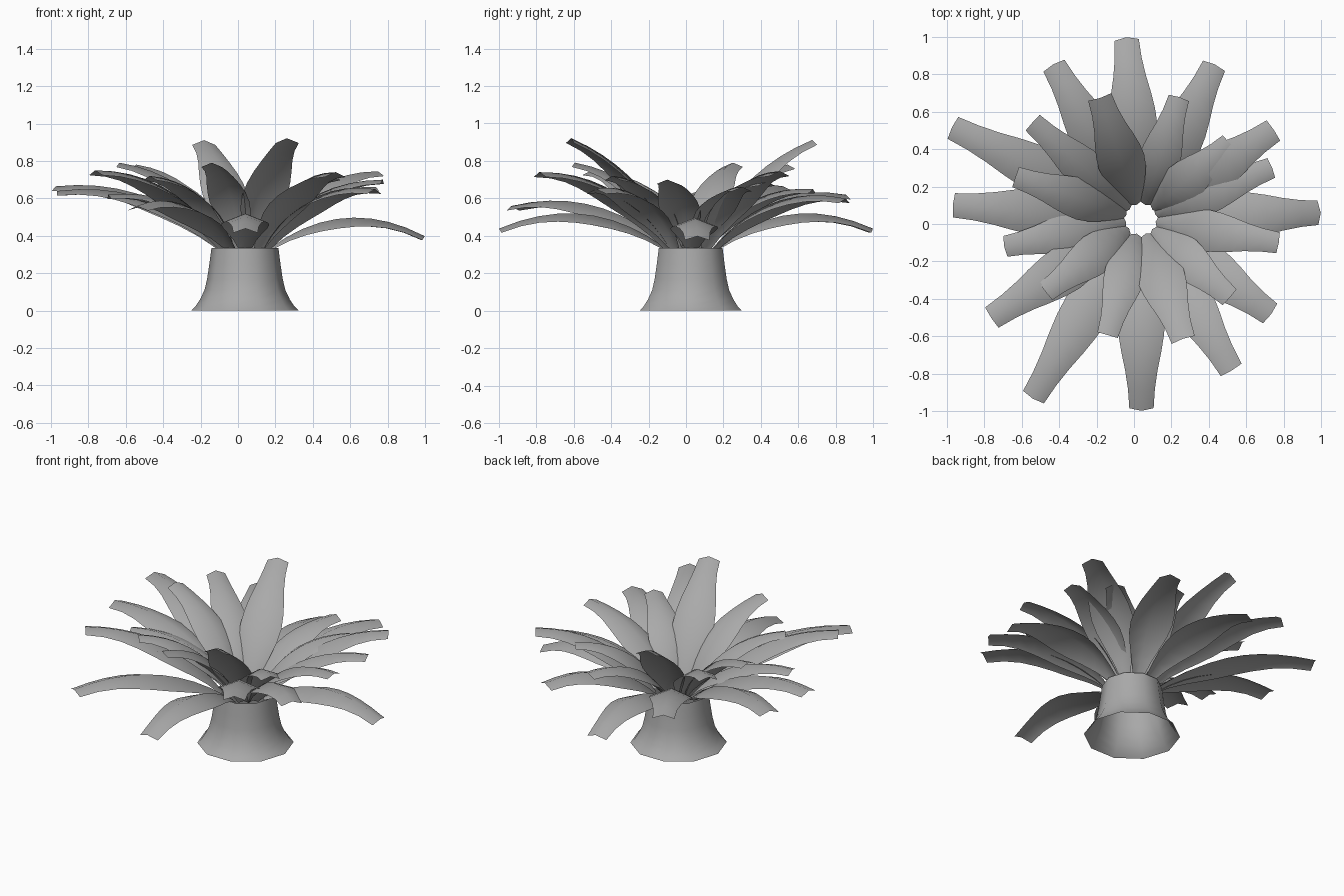
import bpy, bmesh, math
from mathutils import Vector

if "Cube" in bpy.data.objects:
    bpy.data.objects.remove(bpy.data.objects["Cube"])

grey = bpy.data.materials.new("plain_grey")
grey.diffuse_color = (0.4, 0.4, 0.4, 1)
grey.use_nodes = True
grey.node_tree.nodes["Principled BSDF"].inputs["Base Color"].default_value = grey.diffuse_color
CX, CY = 0.037, 0.025


def finish(name, bm, angle):
    mesh = bpy.data.meshes.new(name)
    bm.to_mesh(mesh)
    bm.free()
    mesh.materials.append(grey)
    ob = bpy.data.objects.new(name, mesh)
    bpy.context.collection.objects.link(ob)
    bpy.ops.object.select_all(action='DESELECT')
    ob.select_set(True)
    bpy.context.view_layer.objects.active = ob
    bpy.ops.object.shade_smooth_by_angle(angle=math.radians(angle))
    return ob


# Trunk: open flared tube
SIDES = 10
profile = [(0.288, 0), (0.265, 0.022), (0.24, 0.06), (0.216, 0.11),
           (0.202, 0.17), (0.19, 0.25), (0.179, 0.335)]
bm = bmesh.new()
rings = [[bm.verts.new((CX + r * math.cos(k * math.tau / SIDES),
                        CY + r * math.sin(k * math.tau / SIDES), z))
          for k in range(SIDES)] for r, z in profile]
for a, b in zip(rings, rings[1:]):
    for k in range(SIDES):
        j = (k + 1) % SIDES
        bm.faces.new((a[k], a[j], b[j], b[k]))
finish("trunk", bm, 60)

# Half width along a leaf, from base to tip
WIDTHS = [0.032, 0.061, 0.092, 0.117, 0.128, 0.122, 0.107, 0.087, 0.072, 0.065]


def leaf(name, tip_x, tip_y, tip_z, base_r, wide, sag):
    """Arched, lightly ridged leaf blade running from the crown to its tip."""
    out = Vector((tip_x - CX, tip_y - CY, 0))
    length = out.length
    out.normalize()
    side = Vector((-out.y, out.x, 0))
    start = Vector((CX, CY, 0.335)) + out * base_r
    end = Vector((CX, CY, tip_z)) + out * length
    chord = end - start
    lift = side.cross(chord).normalized()
    if lift.z < 0:
        lift = -lift
    bm = bmesh.new()
    rows = []
    n = len(WIDTHS) - 1
    for i, w in enumerate(WIDTHS):
        t = i / n
        p = start + chord * t + lift * (sag * 4 * t * (1 - t))
        tangent = (chord + lift * (sag * 4 * (1 - 2 * t))).normalized()
        normal = tangent.cross(side)
        if normal.dot(lift) < 0:
            normal = -normal
        hw = w * wide
        edge = p - normal * (hw * 0.4)
        mid = p + tangent * (0.004 if i == n else 0)
        rows.append([bm.verts.new(v) for v in
                     (edge - side * hw, mid, edge + side * hw)])
    for a, b in zip(rows, rows[1:]):
        for k in range(2):
            bm.faces.new((a[k], b[k], b[k + 1], a[k + 1]))
    bmesh.ops.recalc_face_normals(bm, faces=bm.faces)
    if sum((f.normal.dot(lift) for f in bm.faces)) < 0:
        bmesh.ops.reverse_faces(bm, faces=bm.faces)
    finish(name, bm, 60)


# Leaf tips (x, y, z): long lower ring, then short upper ring
LOWER = [(-0.04, 0.995, 0.44), (-0.43, 0.85, 0.62), (-0.97, 0.515, 0.665),
         (0.43, 0.85, 0.60), (0.745, 0.50, 0.745), (0.995, 0.06, 0.40),
         (0.73, -0.48, 0.65), (0.52, -0.78, 0.74),
         (0.04, -0.995, 0.44), (-0.54, -0.93, 0.56), (-0.76, -0.50, 0.75),
         (-0.965, 0.10, 0.64)]
UPPER = [(-0.54, 0.54, 0.78), (-0.18, 0.67, 0.91), (0.24, 0.675, 0.65),
         (0.51, 0.43, 0.69), (0.735, 0.30, 0.66), (0.77, -0.10, 0.70),
         (0.51, -0.39, 0.72), (0.26, -0.61, 0.92), (-0.14, -0.59, 0.79),
         (-0.47, -0.36, 0.72), (-0.69, -0.12, 0.62), (-0.63, 0.25, 0.79)]
for i, tip in enumerate(LOWER):
    leaf(f"lower_leaf_{i + 1}", *tip, 0.135, 1.0,
         0.128 if tip[2] < 0.5 else 0.115)
for i, tip in enumerate(UPPER):
    steep = tip[2] > 0.85
    leaf(f"upper_leaf_{i + 1}", *tip, 0.08, 1.0 if steep else 0.87,
         0.085 if steep else 0.1)
